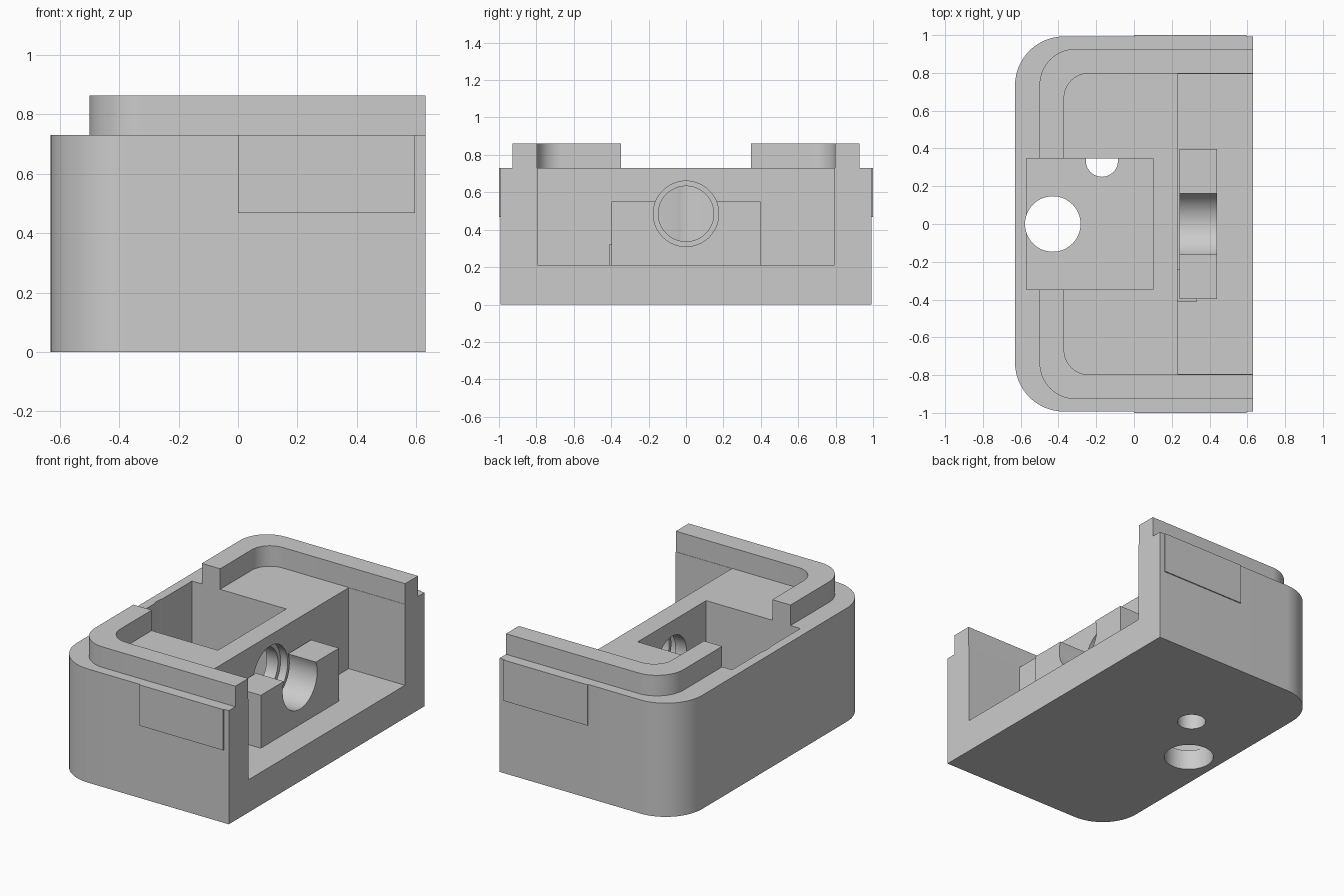
import bpy, bmesh, math
from mathutils import Matrix, Vector

cube = bpy.data.objects.get("Cube")
if cube:
    bpy.data.objects.remove(cube, do_unlink=True)

grey = bpy.data.materials.new("plain_grey")
grey.use_nodes = True
colour = (0.6, 0.6, 0.6, 1)
grey.diffuse_color = colour
grey.node_tree.nodes["Principled BSDF"].inputs["Base Color"].default_value = colour


def finish(name, bm):
    bmesh.ops.recalc_face_normals(bm, faces=bm.faces)
    mesh = bpy.data.meshes.new(name)
    bm.to_mesh(mesh)
    bm.free()
    mesh.materials.append(grey)
    obj = bpy.data.objects.new(name, mesh)
    bpy.context.collection.objects.link(obj)
    return obj


def box(name, x, y, z):
    bm = bmesh.new()
    bmesh.ops.create_cube(bm, size=1)
    for v in bm.verts:
        v.co = Vector([(r[0] + r[1]) / 2 + c * (r[1] - r[0]) for r, c in zip((x, y, z), v.co)])
    return finish(name, bm)


def rod(name, centre, radius, length, axis="Z"):
    bm = bmesh.new()
    turn = Matrix.Rotation(math.pi / 2, 4, "Y") if axis == "X" else Matrix()
    bmesh.ops.create_cone(bm, cap_ends=True, segments=64, radius1=radius, radius2=radius,
                          depth=length, matrix=Matrix.Translation(centre) @ turn)
    return finish(name, bm)


def u_path(left, half_width, radius, right=0.63, steps=16):
    """Open U outline with two rounded corners on the -x side."""
    pts = [(right, -half_width)]
    for side in (-1, 1):
        for i in range(steps + 1):
            t = (i if side < 0 else steps - i) / steps * math.pi / 2
            pts.append((left + radius * (1 - math.sin(t)),
                        side * (half_width - radius * (1 - math.cos(t)))))
    return pts + [(right, half_width)]


def prism(name, pts, z0, z1):
    bm = bmesh.new()
    face = bm.faces.new([bm.verts.new((x, y, z0)) for x, y in pts])
    top = bmesh.ops.extrude_face_region(bm, geom=[face])["geom"]
    bmesh.ops.translate(bm, vec=(0, 0, z1 - z0),
                        verts=[g for g in top if isinstance(g, bmesh.types.BMVert)])
    return finish(name, bm)


def select(obj):
    bpy.ops.object.select_all(action="DESELECT")
    obj.select_set(True)
    bpy.context.view_layer.objects.active = obj


def cut(obj, *cutters):
    for cutter in cutters:
        cutter.hide_render = True
        mod = obj.modifiers.new("cut", "BOOLEAN")
        mod.operation, mod.solver, mod.object = "DIFFERENCE", "EXACT", cutter
        select(obj)
        bpy.ops.object.modifier_apply(modifier=mod.name)
        bpy.data.objects.remove(cutter, do_unlink=True)


def pocket_cutter():
    return box("pocket_cutter", (-0.57, 0.10), (-0.347, 0.347), (0.13, 1.2))


def bore_cutter(radius, x0, x1):
    return rod("bore_cutter", ((x0 + x1) / 2, 0, 0.485), radius, x1 - x0, "X")


# Housing with open end, pocket, stepped bore and floor holes
body = prism("housing", u_path(-0.63, 0.993, 0.26), 0, 0.73)
cut(body,
    box("cavity_cutter", (0.23, 0.8), (-0.795, 0.795), (0.21, 1.2)),
    pocket_cutter(),
    rod("large_hole_cutter", (-0.43, 0, 0.5), 0.147, 1.4),
    rod("small_hole_cutter", (-0.17, 0.335, 0.05), 0.085, 0.32),
    bore_cutter(0.148, 0, 0.4),
    bore_cutter(0.175, 0.18, 0.4))

# Raised lip, interrupted by the pocket
lip = prism("lip", u_path(-0.5, 0.927, 0.19) + u_path(-0.37, 0.797, 0.13)[::-1], 0.73, 0.862)
cut(lip, pocket_cutter())

# Cradle supporting the bore, with a small stop tucked behind it
cradle = box("cradle", (0.242, 0.44), (-0.397, 0.397), (0.21, 0.55))
cut(cradle, bore_cutter(0.175, 0.1, 0.6))
stop = box("cradle_stop", (0.23, 0.33), (-0.413, -0.24), (0.21, 0.32))

# Thin pads on both long sides
for label, side in (("right", -1), ("left", 1)):
    box(label + "_side_pad", (0, 0.595), sorted((side * 0.98, side)), (0.468, 0.73))

for obj in (body, lip, cradle):
    select(obj)
    bpy.ops.object.shade_smooth_by_angle(angle=math.radians(30))
